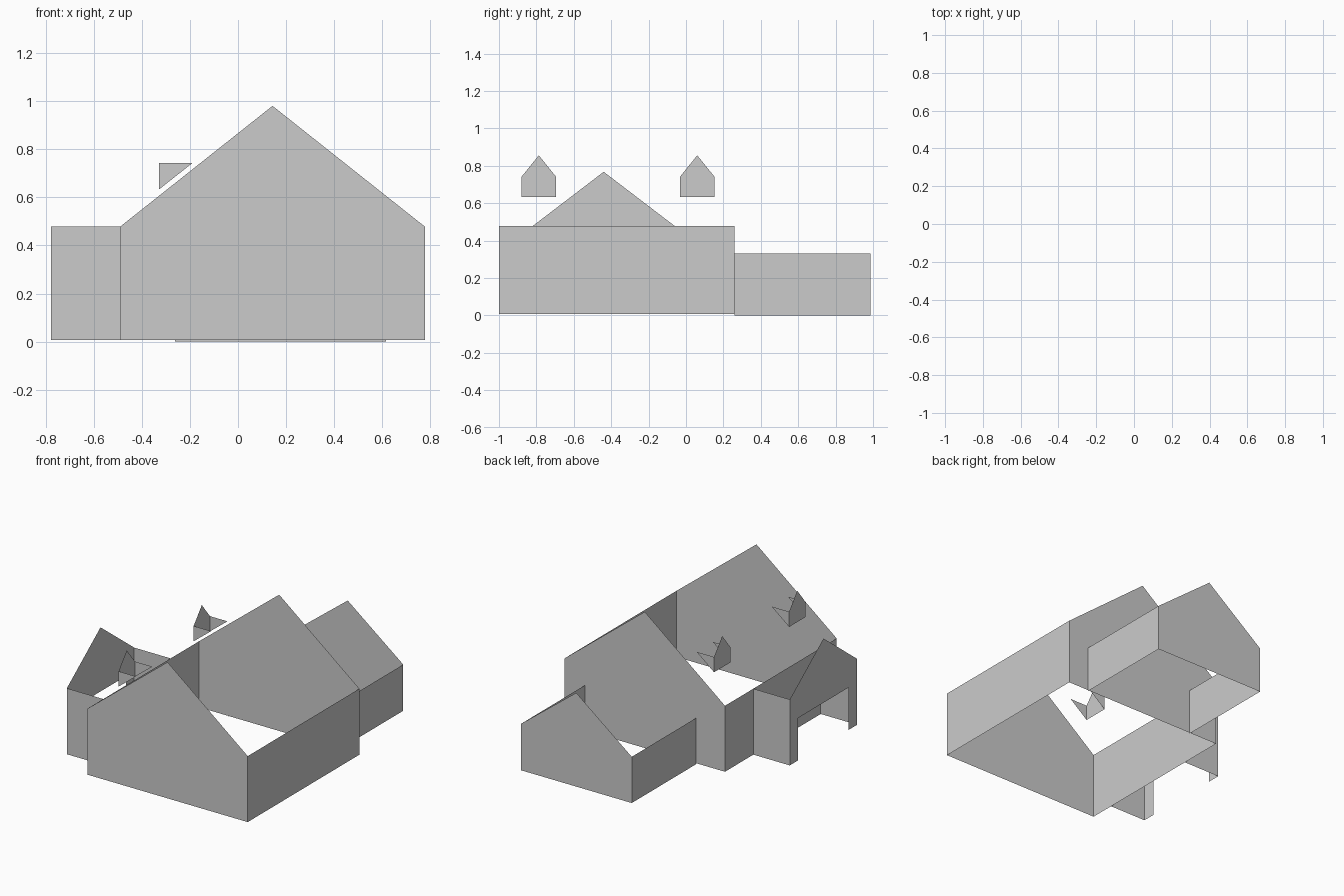
import bpy

if "Cube" in bpy.data.objects:
    bpy.data.objects.remove(bpy.data.objects["Cube"])


def sheet(name, polys):
    """One object made of flat wall panels, each a list of 3D corners."""
    verts, faces = [], []
    for p in polys:
        faces.append(tuple(range(len(verts), len(verts) + len(p))))
        verts += p
    mesh = bpy.data.meshes.new(name)
    mesh.from_pydata(verts, [], faces)
    mesh.update()
    obj = bpy.data.objects.new(name, mesh)
    bpy.context.collection.objects.link(obj)
    return obj


def wall_x(x, outline):          # panel facing along x, outline in (y, z)
    return [(x, y, z) for y, z in outline]


def wall_y(y, outline):          # panel facing along y, outline in (x, z)
    return [(x, y, z) for x, z in outline]


def rect(a, b, z0, z1):
    return [(a, z0), (b, z0), (b, z1), (a, z1)]


def gable(a, b, z0, eave, peak):
    return [(a, z0), (b, z0), (b, eave), ((a + b) / 2, peak), (a, eave)]


BASE, EAVE = 0.007, 0.478

# Main house: two gable ends and two side walls
L, R, FRONT, MID, BACK = -0.49, 0.777, -1.0, 0.26, 0.986
sheet("main_gable_walls", [wall_y(y, gable(L, R, BASE, EAVE, 0.98)) for y in (FRONT, MID)])
sheet("main_side_walls", [wall_x(x, rect(FRONT, MID, BASE, EAVE)) for x in (L, R)])

# Rear wing: lower walls with one gable end
AL, AR = -0.262, 0.615
sheet("rear_wing_gable_wall", [wall_y(BACK, gable(AL, AR, 0, 0.33, 0.67))])
sheet("rear_wing_side_walls", [wall_x(x, rect(MID, BACK, 0, 0.33)) for x in (AL, AR)])

# Narrow windows on the rear wing
sheet("rear_windows", [wall_y(BACK + 0.002, rect(x - 0.017, x + 0.017, 0.12, 0.25))
                       for x in (-0.118, 0.072, 0.277, 0.459)])
sheet("side_windows", [wall_x(AL - 0.002, rect(y - 0.017, y + 0.017, 0.095, 0.265))
                       for y in (0.54, 0.733)])

# Side wing: gable with a wide doorway, and two return walls
SX, Y0, Y1, D = -0.778, -0.82, -0.06, 0.095
sheet("side_wing_gable_wall", [wall_x(SX, [
    (Y0, BASE), (Y0 + D, BASE), (Y0 + D, 0.31), (Y1 - D, 0.31), (Y1 - D, BASE),
    (Y1, BASE), (Y1, EAVE), ((Y0 + Y1) / 2, 0.768), (Y0, EAVE)])])
sheet("side_wing_return_walls", [wall_y(y, rect(SX, L, BASE, EAVE)) for y in (Y0, Y1)])

# Dormers: gabled face and triangular cheeks
for i, y in enumerate((-0.787, 0.06)):
    a, b = y - 0.092, y + 0.092
    cheek = [(-0.328, 0.633), (-0.19, 0.742), (-0.328, 0.742)]
    sheet(f"dormer_{i + 1}", [wall_x(-0.328, gable(a, b, 0.633, 0.742, 0.856)),
                              wall_y(a, cheek), wall_y(b, cheek)])
